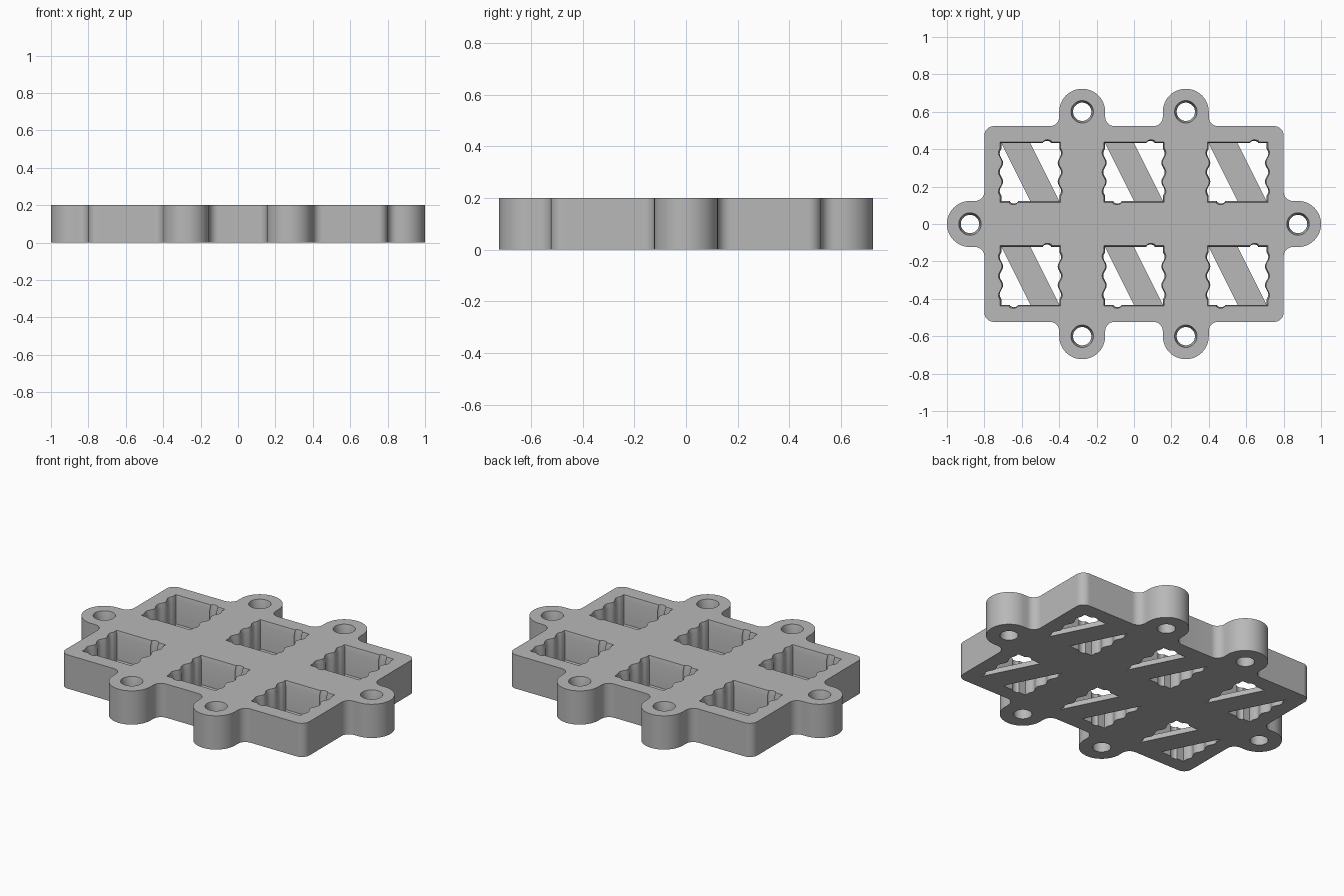
import bpy
import bmesh
from math import cos, sin, pi, radians

cube = bpy.data.objects.get("Cube")
if cube:
    bpy.data.objects.remove(cube, do_unlink=True)

HEIGHT = 0.2        # plate thickness
PITCH = 0.554       # spacing of the pockets and lugs
HALF = 0.155        # half width of a pocket
LUG = 0.123         # outer radius of a lug
FILLET = 0.05
BAR = 0.03          # thickness of the diagonal floor bars

grey = bpy.data.materials.new("plain grey")
grey.use_nodes = True
grey.diffuse_color = (0.48, 0.48, 0.48, 1)
grey.node_tree.nodes["Principled BSDF"].inputs["Base Color"].default_value = grey.diffuse_color


def arc(cx, cy, r, start, end):
    n = max(4, int(abs(end - start) / 7.5))
    angles = [radians(start + (end - start) * i / n) for i in range(n + 1)]
    return [(cx + r * cos(a), cy + r * sin(a)) for a in angles]


def loft(bm, outline, rings, cx=0, cy=0):
    """Closed solid through scaled copies of an outline; rings are (z, scale)."""
    loops = [[bm.verts.new((cx + x * s, cy + y * s, z)) for x, y in outline]
             for z, s in rings]
    bm.faces.new(loops[0][::-1])
    bm.faces.new(loops[-1])
    n = len(outline)
    for low, high in zip(loops, loops[1:]):
        for i in range(n):
            j = (i + 1) % n
            bm.faces.new((low[i], low[j], high[j], high[i]))


def make_object(name, bm):
    bmesh.ops.recalc_face_normals(bm, faces=bm.faces)
    mesh = bpy.data.meshes.new(name)
    bm.to_mesh(mesh)
    bm.free()
    mesh.materials.append(grey)
    obj = bpy.data.objects.new(name, mesh)
    bpy.context.collection.objects.link(obj)
    return obj


# Plate outline: one quarter, mirrored twice
edge_x, edge_y = 0.8, 0.523
lug_x, lug_y = 1 - LUG, 0.6
lug_mid = PITCH / 2
quarter = (
    arc(lug_x, 0, LUG, 0, 90)
    + arc(edge_x + FILLET, LUG + FILLET, FILLET, 270, 180)
    + arc(edge_x - FILLET, edge_y - FILLET, FILLET, 0, 90)
    + arc(lug_mid + LUG + FILLET, edge_y + FILLET, FILLET, 270, 180)
    + arc(lug_mid, lug_y, LUG, 0, 180)
    + arc(lug_mid - LUG - FILLET, edge_y + FILLET, FILLET, 0, -90)
)
half = quarter + [(-x, y) for x, y in reversed(quarter)][:-1]
outline = half + [(-x, -y) for x, y in half]

bm = bmesh.new()
loft(bm, outline, [(0, 1), (HEIGHT, 1)])
plate = make_object("plate", bm)


# Pocket outline: wavy sides, one small groove on the back and front edges
def half_pocket():
    pts = [(HALF, -HALF)]
    for i in range(41):
        t = -0.125 + 0.25 * i / 40
        pts.append((HALF + 0.009 * cos(2 * pi * t / 0.1), t))
    pts.append((HALF, HALF))
    for i in range(11):
        a = pi * i / 10
        pts.append((0.088 + 0.022 * cos(a), HALF + 0.012 * sin(a)))
    return pts


pocket = half_pocket()
pocket += [(-x, -y) for x, y in pocket]
centres = [(i * PITCH, j * PITCH / 2) for i in (-1, 0, 1) for j in (-1, 1)]

bm = bmesh.new()
for cx, cy in centres:
    loft(bm, pocket, [(-0.05, 1), (HEIGHT - 0.03, 1), (HEIGHT, 1.04), (HEIGHT + 0.03, 1.08)], cx, cy)

# Screw holes through the lugs, flared at the top
circle = arc(0, 0, 1, 0, 360)[:-1]
lugs = [(sx * lug_mid, sy * lug_y) for sx in (-1, 1) for sy in (-1, 1)]
lugs += [(-lug_x, 0), (lug_x, 0)]
for cx, cy in lugs:
    loft(bm, circle, [(-0.05, 0.049), (HEIGHT - 0.05, 0.049), (HEIGHT, 0.06),
                      (HEIGHT + 0.05, 0.071)], cx, cy)
cutter = make_object("cutter", bm)
cutter.hide_render = True

cut = plate.modifiers.new("openings", 'BOOLEAN')
cut.operation = 'DIFFERENCE'
cut.solver = 'EXACT'
cut.object = cutter
bpy.ops.object.select_all(action='DESELECT')
bpy.context.view_layer.objects.active = plate
plate.select_set(True)
bpy.ops.object.modifier_apply(modifier=cut.name)
bpy.data.objects.remove(cutter, do_unlink=True)
bpy.ops.object.shade_smooth_by_angle(angle=radians(30))

# Diagonal bars across the bottom of each pocket
bar = [(-HALF, HALF), (0, -HALF), (HALF, -HALF), (0, HALF)]
bm = bmesh.new()
for cx, cy in centres:
    loft(bm, bar, [(0, 1), (BAR, 1)], cx, cy)
make_object("floor_bars", bm)
